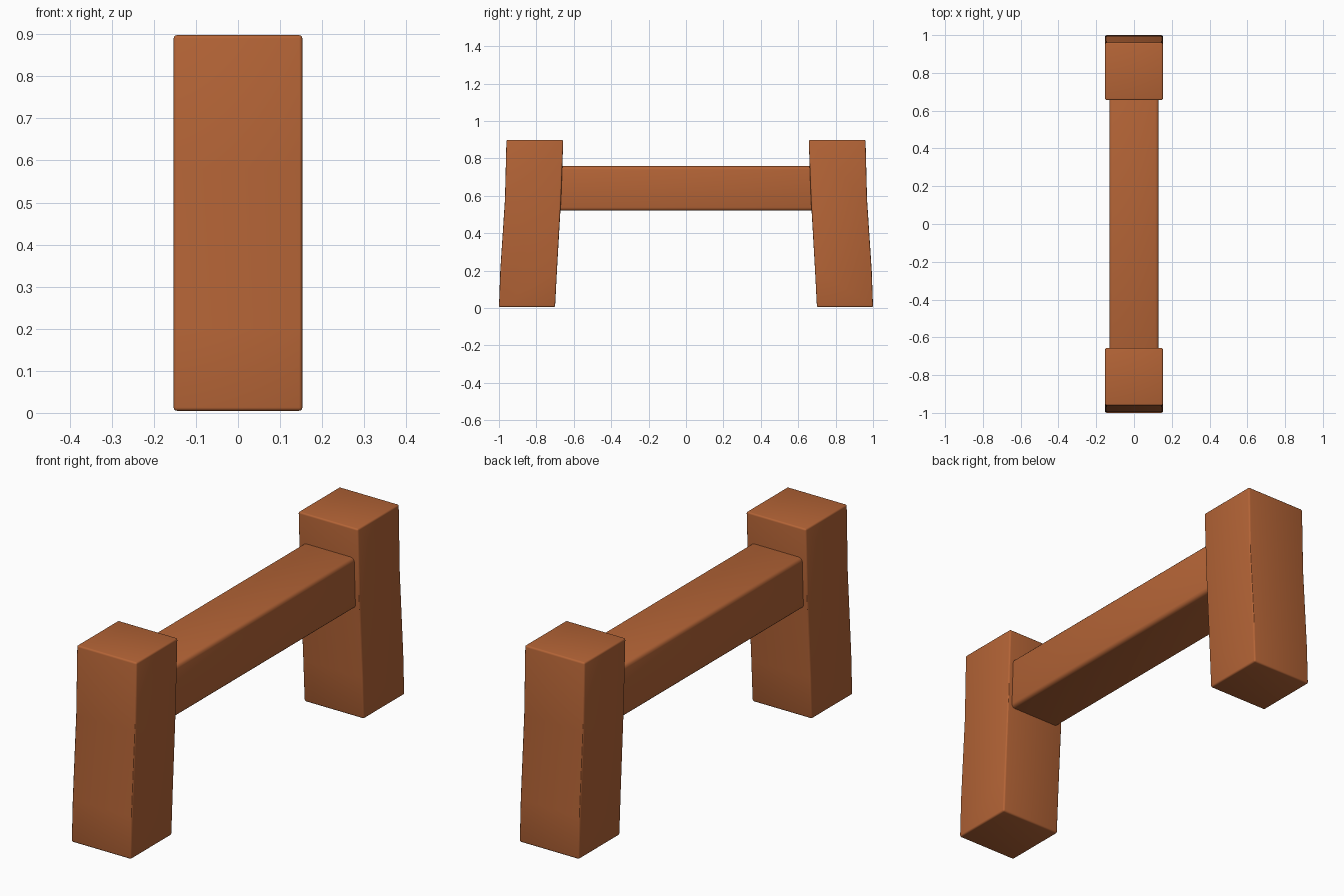
import bpy
import bmesh

if "Cube" in bpy.data.objects:
    bpy.data.objects.remove(bpy.data.objects["Cube"])

wood = bpy.data.materials.new("warm brown wood")
wood.diffuse_color = (0.456, 0.127, 0.037, 1.0)
wood.use_nodes = True
wood.node_tree.nodes["Principled BSDF"].inputs["Base Color"].default_value = wood.diffuse_color


def extruded_block(name, profile, half_width, bevel):
    """Extrude a (y, z) outline along x, then round its edges."""
    bm = bmesh.new()
    face = bm.faces.new([bm.verts.new((-half_width, y, z)) for y, z in profile])
    moved = bmesh.ops.extrude_face_region(bm, geom=[face])["geom"]
    bmesh.ops.translate(bm, vec=(2 * half_width, 0, 0),
                        verts=[v for v in moved if isinstance(v, bmesh.types.BMVert)])
    bmesh.ops.recalc_face_normals(bm, faces=bm.faces)
    mesh = bpy.data.meshes.new(name)
    bm.to_mesh(mesh)
    bm.free()
    mesh.materials.append(wood)
    obj = bpy.data.objects.new(name, mesh)
    bpy.context.collection.objects.link(obj)

    mod = obj.modifiers.new("rounded edges", 'BEVEL')
    mod.width = bevel
    mod.segments = 3
    mod.limit_method = 'ANGLE'
    bpy.ops.object.select_all(action='DESELECT')
    obj.select_set(True)
    bpy.context.view_layer.objects.active = obj
    bpy.ops.object.modifier_apply(modifier=mod.name)
    bpy.ops.object.shade_smooth_by_angle()
    return obj


# Legs: splayed outward below, upright near the top
leg = [(0.70, 0.005), (1.0, 0.005), (0.993, 0.2), (0.968, 0.58), (0.96, 0.898),
       (0.656, 0.898), (0.668, 0.58), (0.69, 0.2)]
for name, side in (("front_leg", -1), ("back_leg", 1)):
    extruded_block(name, [(side * y, z) for y, z in leg], 0.153, 0.008)

# Crossbeam joining the legs
extruded_block("crossbeam", [(-0.69, 0.52), (0.69, 0.52), (0.69, 0.758), (-0.69, 0.758)],
               0.131, 0.018)
